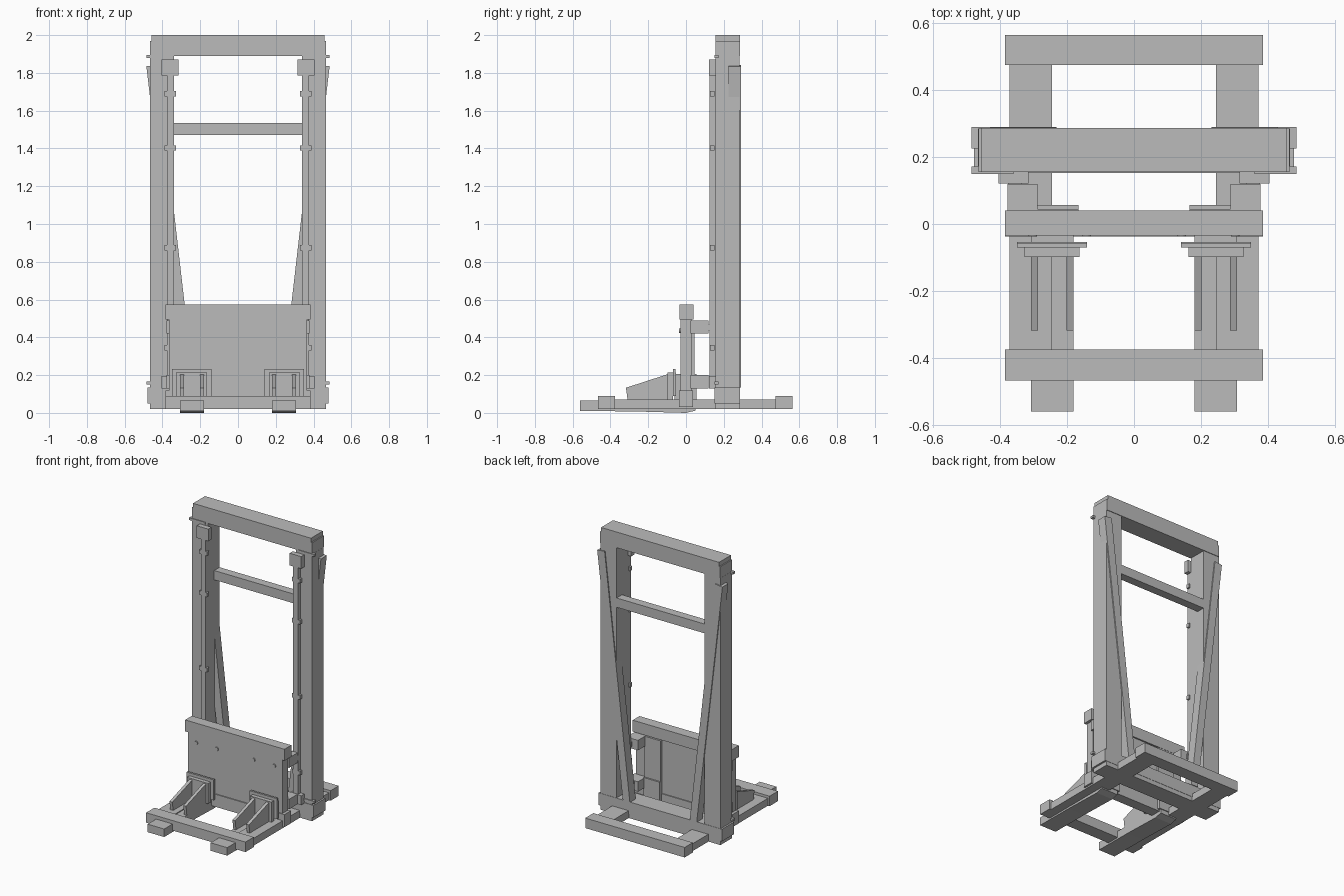
import bpy, bmesh, math
from mathutils import Matrix

grey = bpy.data.materials.new("plain_grey")
grey.diffuse_color = (0.5, 0.5, 0.5, 1)


def finish(name, bm):
    bmesh.ops.recalc_face_normals(bm, faces=bm.faces)
    me = bpy.data.meshes.new(name)
    bm.to_mesh(me)
    bm.free()
    me.materials.append(grey)
    ob = bpy.data.objects.new(name, me)
    bpy.context.collection.objects.link(ob)
    return ob


def prism(name, pts, axis, a, b):
    """Extrude a profile from a to b along axis ('x': pts are y,z / 'y': pts are x,z)."""
    bm = bmesh.new()
    put = (lambda p, t: (t, p[0], p[1])) if axis == 'x' else (lambda p, t: (p[0], t, p[1]))
    lo = [bm.verts.new(put(p, a)) for p in pts]
    hi = [bm.verts.new(put(p, b)) for p in pts]
    bm.faces.new(lo)
    bm.faces.new(hi)
    n = len(pts)
    for i in range(n):
        j = (i + 1) % n
        bm.faces.new((lo[i], lo[j], hi[j], hi[i]))
    return finish(name, bm)


def box(name, x0, x1, y0, y1, z0, z1):
    return prism(name, [(y0, z0), (y1, z0), (y1, z1), (y0, z1)], 'x', x0, x1)


def bolt(name, x, y, z, r, depth):
    bm = bmesh.new()
    bmesh.ops.create_cone(bm, cap_ends=True, segments=16, radius1=r, radius2=r, depth=depth,
                          matrix=Matrix.Translation((x, y, z)) @ Matrix.Rotation(math.pi / 2, 4, 'X'))
    return finish(name, bm)


# Central crossing members
box("top_beam", -0.465, 0.465, 0.155, 0.287, 1.89, 1.97)
box("top_beam_cap", -0.457, 0.457, 0.155, 0.287, 1.97, 2.0)
box("upper_crossbar", -0.34, 0.34, 0.222, 0.282, 1.47, 1.535)
box("bottom_beam", -0.478, 0.478, 0.152, 0.285, 0.05, 0.135)
box("bottom_beam_foot", -0.465, 0.465, 0.155, 0.283, 0.02, 0.05)
box("rear_base_bar", -0.385, 0.385, 0.475, 0.565, 0.02, 0.09)
box("front_base_bar", -0.385, 0.385, -0.467, -0.375, 0.02, 0.09)

# Carriage
box("carriage_top_bar", -0.385, 0.385, -0.035, 0.04, 0.495, 0.575)
box("carriage_bottom_bar", -0.385, 0.385, -0.037, 0.037, 0.03, 0.118)
box("carriage_plate", -0.365, 0.365, -0.03, 0.03, 0.11, 0.5)

for s, side in ((-1, "left"), (1, "right")):
    def sbox(name, x0, x1, *r):
        box(side + "_" + name, s * x0, s * x1, *r)

    # Mast post with front rail, end blocks, clips and pegs
    sbox("post", 0.34, 0.466, 0.156, 0.283, 0.13, 1.89)
    sbox("rail", 0.34, 0.376, 0.125, 0.157, 0.14, 1.87)
    sbox("rail_top_block", 0.315, 0.405, 0.121, 0.157, 1.785, 1.87)
    sbox("rail_bottom_block", 0.315, 0.405, 0.121, 0.157, 0.13, 0.195)
    for z in (0.345, 0.875, 1.402, 1.69):
        sbox("rail_clip", 0.328, 0.39, 0.128, 0.15, z - 0.014, z + 0.014)
    for z in (0.157, 1.886):
        sbox("peg", 0.36, 0.485, 0.15, 0.172, z - 0.008, z + 0.008)

    # Slanted brace let into the back of the post
    prism(side + "_brace", [(s * 0.232, 0.135), (s * 0.286, 0.135),
                            (s * 0.485, 1.835), (s * 0.428, 1.842)], 'y', 0.225, 0.29)

    # Base runner and fork
    sbox("base_runner", 0.245, 0.372, -0.38, 0.48, 0.02, 0.072)
    prism(side + "_fork", [(-0.56, 0.01), (-0.28, 0.008), (0.0, 0.0), (0.05, 0.012),
                           (0.05, 0.066), (-0.56, 0.066)], 'x', s * 0.18, s * 0.308)

    # Carriage guides and back plates
    sbox("upper_guide", 0.288, 0.378, 0.025, 0.12, 0.42, 0.49)
    sbox("lower_guide", 0.288, 0.378, 0.025, 0.12, 0.13, 0.2)
    sbox("guide_tip", 0.335, 0.376, 0.115, 0.13, 0.435, 0.47)
    sbox("back_plate", 0.165, 0.29, 0.025, 0.045, 0.19, 0.49)
    sbox("back_foot", 0.165, 0.29, 0.025, 0.056, 0.04, 0.205)

    # Fork hanger with two gussets
    sbox("hanger_neck", 0.18, 0.308, -0.06, -0.025, 0.066, 0.205)
    sbox("hanger_plate", 0.14, 0.35, -0.07, -0.053, 0.09, 0.215)
    sbox("hanger_plate_top", 0.14, 0.35, -0.07, -0.056, 0.2, 0.233)
    sbox("hanger_block", 0.163, 0.327, -0.098, -0.068, 0.07, 0.213)
    for x0, x1 in ((0.18, 0.201), (0.286, 0.308)):
        prism(side + "_gusset", [(-0.308, 0.06), (-0.318, 0.133), (-0.09, 0.207), (-0.09, 0.06)],
              'x', s * x0, s * x1)

    # Carriage bolts
    for x in (0.142, 0.302):
        bolt(side + "_bolt", s * x, -0.03, 0.435, 0.013, 0.014)
